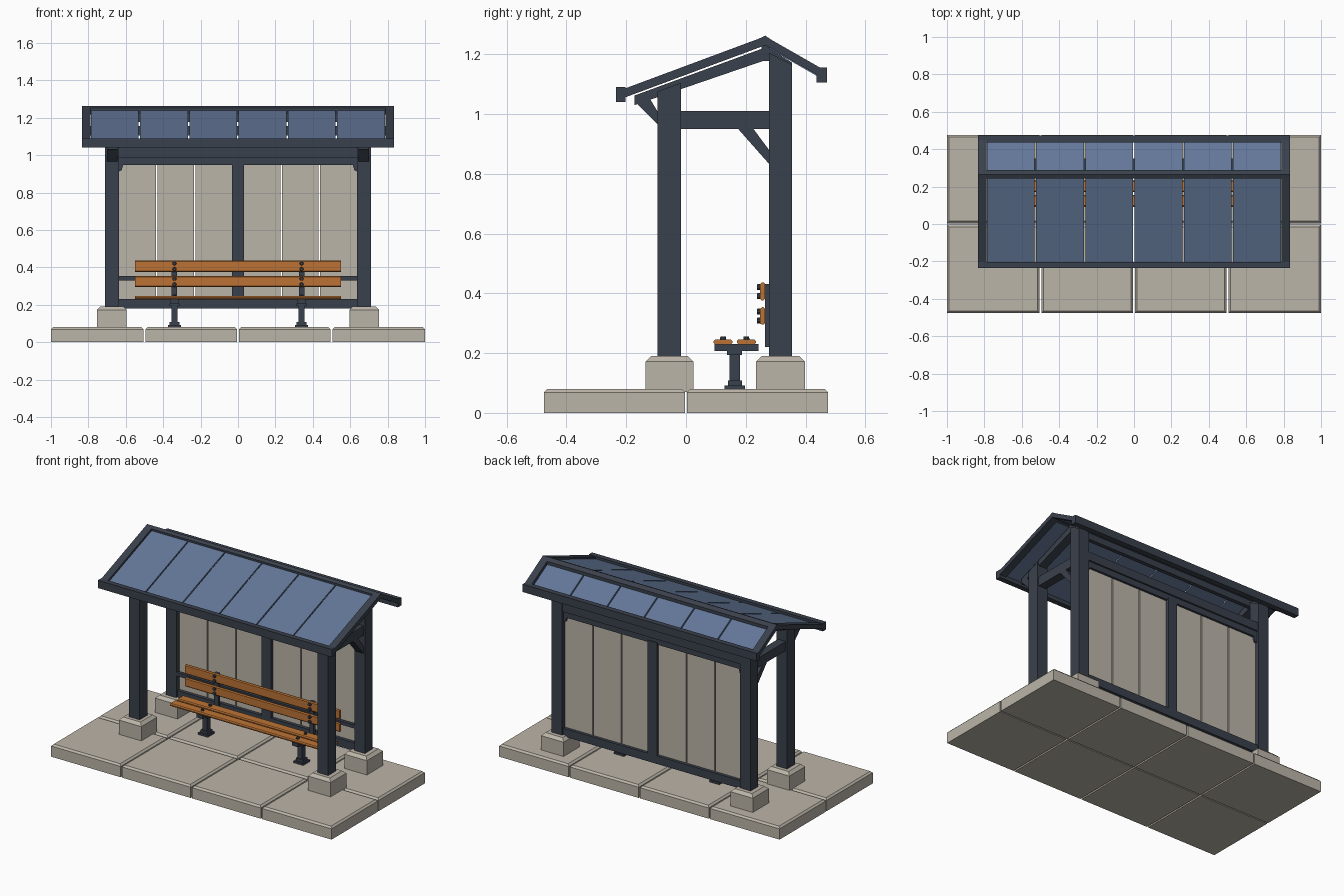
import bpy, bmesh, math
from mathutils import Matrix

if "Cube" in bpy.data.objects:
    bpy.data.objects.remove(bpy.data.objects["Cube"])


def material(name, rgb):
    m = bpy.data.materials.new(name)
    m.diffuse_color = (*rgb, 1)
    m.use_nodes = True
    m.node_tree.nodes["Principled BSDF"].inputs["Base Color"].default_value = m.diffuse_color
    return m


CONCRETE = material("concrete", (0.50, 0.46, 0.395))
STEEL = material("dark_steel", (0.042, 0.052, 0.072))
WOOD = material("orange_wood", (0.50, 0.17, 0.035))
GLASS = material("blue_glass", (0.125, 0.185, 0.315))


def finish(name, bm, mat):
    bmesh.ops.recalc_face_normals(bm, faces=bm.faces)
    mesh = bpy.data.meshes.new(name)
    bm.to_mesh(mesh)
    bm.free()
    mesh.materials.append(mat)
    obj = bpy.data.objects.new(name, mesh)
    bpy.context.collection.objects.link(obj)
    return obj


def loft(name, rings, mat):
    """Closed solid through rings of equal point count."""
    bm = bmesh.new()
    vs = [[bm.verts.new(p) for p in r] for r in rings]
    n = len(vs[0])
    for a, b in zip(vs, vs[1:]):
        for i in range(n):
            bm.faces.new((a[i], a[(i + 1) % n], b[(i + 1) % n], b[i]))
    bm.faces.new(vs[0])
    bm.faces.new(vs[-1])
    return finish(name, bm, mat)


def prism(name, x0, x1, profile, mat=STEEL):
    """Side profile of (y, z) points extruded along x."""
    return loft(name, [[(x, y, z) for y, z in profile] for x in (x0, x1)], mat)


def box(name, x0, x1, y0, y1, z0, z1, mat=STEEL):
    return prism(name, x0, x1, [(y0, z0), (y1, z0), (y1, z1), (y0, z1)], mat)


def block(name, x0, x1, y0, y1, z0, z1, ch, mat):
    """Box with a chamfered top rim."""
    def ring(i, z):
        return [(x0 + i, y0 + i, z), (x1 - i, y0 + i, z),
                (x1 - i, y1 - i, z), (x0 + i, y1 - i, z)]
    return loft(name, [ring(0, z0), ring(0, z1 - ch), ring(ch, z1)], mat)


def slat(name, y0, y1, z0, z1, c=0.006):
    prism(name, -0.55, 0.55, [(y0 + c, z0), (y1 - c, z0), (y1, z0 + c), (y1, z1 - c),
                              (y1 - c, z1), (y0 + c, z1), (y0, z1 - c), (y0, z0 + c)], WOOD)


def bolt(name, x, y, z, along_y):
    bm = bmesh.new()
    bmesh.ops.create_cone(bm, cap_ends=True, segments=10, radius1=0.011, radius2=0.009, depth=0.014)
    rot = Matrix.Rotation(math.pi / 2, 4, 'X') if along_y else Matrix()
    bm.transform(Matrix.Translation((x, y, z)) @ rot)
    finish(name, bm, STEEL)


# Roof heights: long front slope and short back slope meeting at the ridge
RIDGE_Y, RIDGE_Z = 0.265, 1.26


def roof_z(y):
    return RIDGE_Z - (0.372 * (RIDGE_Y - y) if y < RIDGE_Y else 0.57 * (y - RIDGE_Y))


def slope(name, x0, x1, y0, y1, top, bottom, mat=STEEL):
    prism(name, x0, x1, [(y0, roof_z(y0) - bottom), (y1, roof_z(y1) - bottom),
                         (y1, roof_z(y1) - top), (y0, roof_z(y0) - top)], mat)


# Paving slabs
for i in range(4):
    for y0, y1 in ((-0.475, -0.004), (0.004, 0.475)):
        x0 = -1 + i * 0.5
        block("paving_slab", x0 + (0.005 if i else 0), x0 + (0.495 if i < 3 else 0.5),
              y0, y1, 0, 0.08, 0.011, CONCRETE)

# Footings, posts and side framing
for s in (-1, 1):
    def span(a, b):
        return (min(s * a, s * b), max(s * a, s * b))
    block("front_footing", *span(0.595, 0.755), -0.135, 0.025, 0.07, 0.19, 0.018, CONCRETE)
    block("back_footing", *span(0.595, 0.755), 0.235, 0.398, 0.07, 0.19, 0.018, CONCRETE)
    post = span(0.635, 0.71)
    prism("front_post", *post, [(-0.095, 0.18), (-0.016, 0.18), (-0.016, 1.105), (-0.095, 1.075)])
    prism("back_post", *post, [(0.278, 0.18), (0.355, 0.18), (0.355, 1.165), (0.278, 1.205)])
    beam = span(0.645, 0.70)
    box("side_beam", *beam, -0.02, 0.285, 0.95, 1.01)
    prism("rafter", *beam, [(-0.172, 1.03), (0.28, 1.185), (0.28, 1.228), (-0.172, 1.062)])
    prism("back_rafter", *beam, [(0.25, 1.18), (0.29, 1.18), (0.355, 1.16), (0.355, 1.172), (0.27, 1.225)])
    prism("front_brace", *beam, [(-0.165, 1.035), (-0.09, 0.96), (-0.09, 1.0), (-0.12, 1.05)])
    prism("back_brace", *beam, [(0.17, 0.955), (0.285, 0.825), (0.285, 0.87), (0.222, 0.955)])
    loft("corner_gusset", [[(s * 0.64, y, 0.91), (s * 0.64, y, 0.955), (s * 0.612, y, 0.955),
                            (s * 0.622, y, 0.92)] for y in (0.29, 0.34)], STEEL)

# Back wall frame
box("wall_bottom_rail", -0.64, 0.64, 0.29, 0.345, 0.18, 0.232)
box("wall_top_rail", -0.64, 0.64, 0.295, 0.34, 0.947, 0.99)
box("wall_header", -0.64, 0.64, 0.285, 0.35, 0.985, 1.04)
box("wall_mullion", -0.033, 0.033, 0.287, 0.345, 0.22, 0.96)
box("bench_wall_rail", -0.64, 0.64, 0.28, 0.30, 0.33, 0.353)

# Back wall panels
for s in (-1, 1):
    for a, b in ((0.025, 0.228), (0.236, 0.431), (0.439, 0.64)):
        box("wall_panel", *sorted((s * a, s * b)), 0.311, 0.326, 0.225, 0.955, CONCRETE)

# Roof frame
for s in (-1, 1):
    x0, x1 = sorted((s * 0.788, s * 0.835))
    slope("gable_edge_front", x0, x1, -0.215, RIDGE_Y, 0, 0.03)
    slope("gable_edge_back", x0, x1, RIDGE_Y, 0.45, 0, 0.03)
box("front_eave", -0.835, 0.835, -0.235, -0.202, 1.04, 1.09)
box("back_eave", -0.835, 0.835, 0.437, 0.472, 1.105, 1.155)
prism("ridge_cap", -0.835, 0.835, [(0.243, roof_z(0.243) - 0.028), (0.265, 1.23), (0.29, roof_z(0.29) - 0.028),
                                   (0.29, roof_z(0.29)), (0.265, 1.262), (0.243, roof_z(0.243))])
box("ridge_beam", -0.70, 0.70, 0.253, 0.279, 1.178, 1.232)

# Roof glazing, six panes on each slope
for i in range(6):
    x0 = -0.79 + i * 0.2633
    slope("front_pane", x0 + 0.004, x0 + 0.2593, -0.205, 0.25, 0.012, 0.022, GLASS)
    slope("back_pane", x0 + 0.004, x0 + 0.2593, 0.28, 0.44, 0.02, 0.034, GLASS)

# Bench slats
for y0, y1 in ((0.092, 0.156), (0.17, 0.234)):
    slat("seat_slat", y0, y1, 0.229, 0.246)
for z0, z1 in ((0.295, 0.354), (0.376, 0.437)):
    slat("backrest_slat", 0.248, 0.265, z0, z1)

# Bench supports and bolts
for x in (-0.34, 0.34):
    box("bench_foot", x - 0.035, x + 0.035, 0.128, 0.197, 0.078, 0.092)
    box("bench_collar", x - 0.026, x + 0.026, 0.14, 0.187, 0.092, 0.108)
    box("bench_leg", x - 0.016, x + 0.016, 0.145, 0.181, 0.10, 0.21)
    box("bench_leg_cap", x - 0.026, x + 0.026, 0.138, 0.188, 0.193, 0.208)
    box("seat_bracket", x - 0.022, x + 0.022, 0.095, 0.242, 0.207, 0.230)
    box("backrest_bracket", x - 0.015, x + 0.015, 0.264, 0.283, 0.22, 0.432)
    for z in (0.309, 0.339, 0.391, 0.421):
        bolt("backrest_bolt", x, 0.244, z, True)
    for y in (0.124, 0.202):
        bolt("seat_bolt", x, y, 0.248, False)
